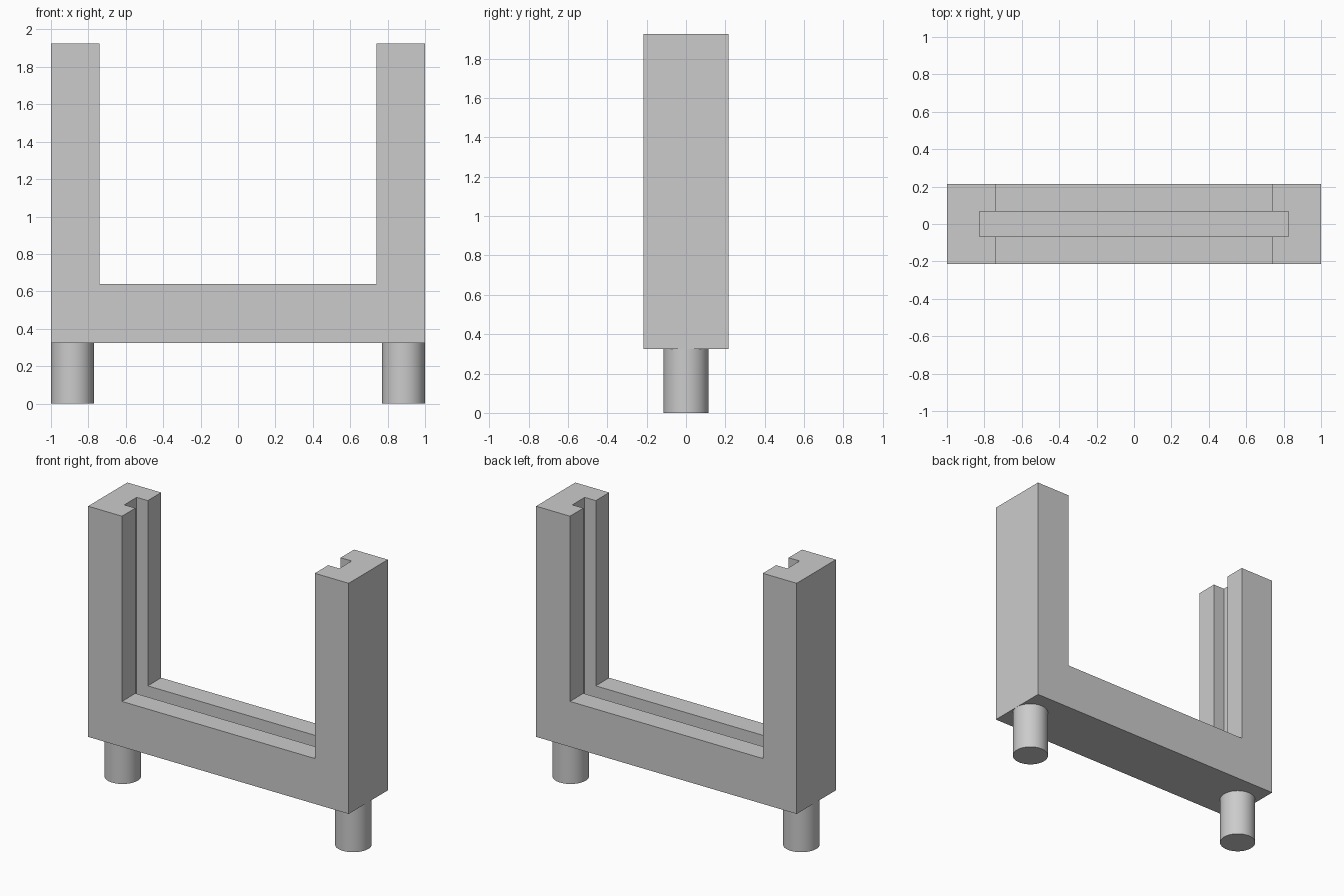
import bpy
import bmesh
from math import radians

cube = bpy.data.objects.get("Cube")
if cube:
    bpy.data.objects.remove(cube, do_unlink=True)

WIDTH, DEPTH = 2.0, 0.43
BASE, SILL, TOP = 0.325, 0.64, 1.925
OPENING = 0.74            # half width between the posts
GROOVE, SLOT = 0.085, 0.136
PEG_RADIUS = 0.115

grey = bpy.data.materials.new("light grey")
grey.use_nodes = True
colour = (0.6, 0.6, 0.6, 1)
grey.diffuse_color = colour
grey.node_tree.nodes["Principled BSDF"].inputs["Base Color"].default_value = colour


def extrude_profile(name, profile, depth):
    """Extrude an x-z outline along y, centred on y = 0."""
    bm = bmesh.new()
    face = bm.faces.new([bm.verts.new((x, -depth / 2, z)) for x, z in profile])
    new = bmesh.ops.extrude_face_region(bm, geom=[face])["geom"]
    moved = [v for v in new if isinstance(v, bmesh.types.BMVert)]
    bmesh.ops.translate(bm, verts=moved, vec=(0, depth, 0))
    bmesh.ops.recalc_face_normals(bm, faces=bm.faces)
    mesh = bpy.data.meshes.new(name)
    bm.to_mesh(mesh)
    bm.free()
    mesh.materials.append(grey)
    obj = bpy.data.objects.new(name, mesh)
    bpy.context.collection.objects.link(obj)
    return obj


# U-shaped frame: sill and two posts in one piece
half = WIDTH / 2
right_half = [(half, BASE), (half, TOP), (OPENING, TOP), (OPENING, SILL)]
left_half = [(-x, z) for x, z in reversed(right_half)]
frame = extrude_profile("frame", right_half + left_half, DEPTH)

# Panel groove along the posts and the sill
reach, floor = OPENING + GROOVE, SILL - GROOVE
cutter = extrude_profile("groove_cutter", [
    (-reach, floor), (reach, floor), (reach, TOP + 0.2), (-reach, TOP + 0.2)], SLOT)
cutter.hide_render = True
cut = frame.modifiers.new("groove", 'BOOLEAN')
cut.operation = 'DIFFERENCE'
cut.solver = 'EXACT'
cut.object = cutter
bpy.context.view_layer.objects.active = frame
bpy.ops.object.modifier_apply(modifier=cut.name)
bpy.data.objects.remove(cutter, do_unlink=True)

# Round pegs under each end
for side, name in ((1, "left_peg"), (-1, "right_peg")):
    bpy.ops.mesh.primitive_cylinder_add(
        vertices=64, radius=PEG_RADIUS, depth=BASE,
        location=(side * (half - PEG_RADIUS), 0, BASE / 2))
    peg = bpy.context.object
    peg.name = name
    peg.data.materials.append(grey)
    bpy.ops.object.shade_smooth_by_angle(angle=radians(30))
